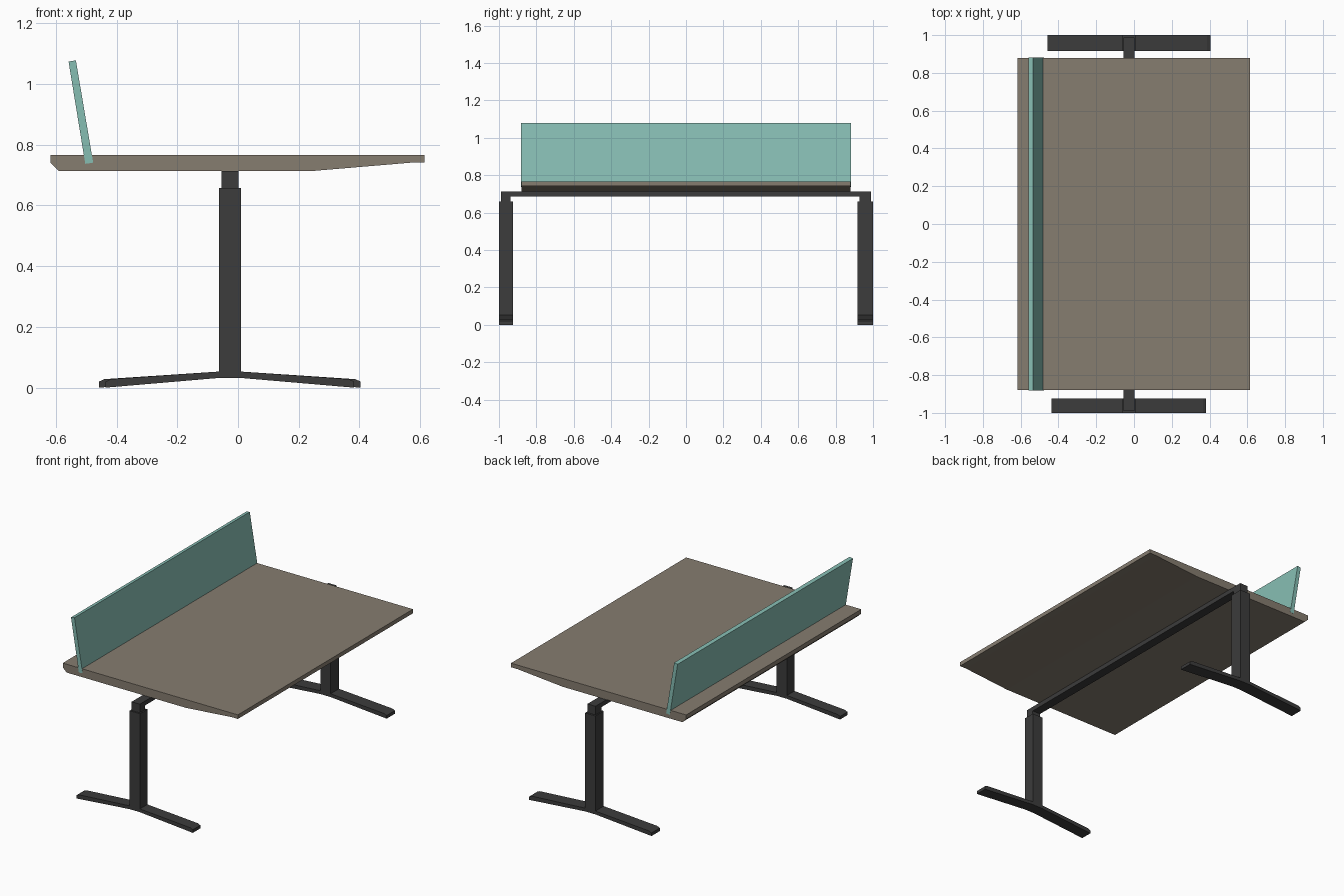
import bpy, bmesh

if "Cube" in bpy.data.objects:
    bpy.data.objects.remove(bpy.data.objects["Cube"])


def material(name, color):
    m = bpy.data.materials.new(name)
    m.diffuse_color = (*color, 1)
    m.use_nodes = True
    m.node_tree.nodes["Principled BSDF"].inputs["Base Color"].default_value = m.diffuse_color
    return m


WOOD = material("taupe_wood", (0.24, 0.205, 0.163))
METAL = material("dark_metal", (0.045, 0.045, 0.045))
TEAL = material("teal_panel", (0.24, 0.51, 0.45))


def prism(name, profile, y0, y1, mat):
    """Extrude an (x, z) outline along y."""
    bm = bmesh.new()
    face = bm.faces.new([bm.verts.new((x, y0, z)) for x, z in profile])
    ext = bmesh.ops.extrude_face_region(bm, geom=[face])
    verts = [g for g in ext["geom"] if isinstance(g, bmesh.types.BMVert)]
    bmesh.ops.translate(bm, verts=verts, vec=(0, y1 - y0, 0))
    bmesh.ops.recalc_face_normals(bm, faces=bm.faces)
    me = bpy.data.meshes.new(name)
    bm.to_mesh(me)
    bm.free()
    me.materials.append(mat)
    ob = bpy.data.objects.new(name, me)
    bpy.context.collection.objects.link(ob)
    return ob


def box(name, x0, x1, y0, y1, z0, z1, mat):
    return prism(name, [(x0, z0), (x1, z0), (x1, z1), (x0, z1)], y0, y1, mat)


# tabletop with tapered user edge and chamfered rear edge
prism("tabletop", [(-0.617, 0.767), (0.615, 0.767), (0.615, 0.741), (0.57, 0.741),
                   (0.25, 0.714), (-0.59, 0.714), (-0.617, 0.74)], -0.88, 0.88, WOOD)

# tilted privacy screen let into the tabletop
prism("privacy_screen", [(-0.503, 0.737), (-0.477, 0.741), (-0.534, 1.078),
                         (-0.558, 1.074)], -0.881, 0.881, TEAL)

# long support beam under the top
box("support_beam", -0.055, 0.002, -0.99, 0.988, 0.685, 0.713, METAL)

# legs: outer column, telescoping inner column and arched foot
CX = -0.027
half = [(0.036, 0.053), (0.413, 0.028), (0.431, 0.02), (0.431, 0.0), (0.036, 0.032)]
for side, y0, y1, reach in (("front", -1.0, -0.925, 0.95), ("back", 0.917, 1.0, 1.0)):
    box(side + "_outer_column", CX - 0.036, CX + 0.037, y0, y1, 0.034, 0.658, METAL)
    box(side + "_inner_column", -0.055, 0.002, y0 + 0.01, y1 - 0.012, 0.64, 0.7, METAL)
    pts = [(x if x < 0.1 else x * reach, z) for x, z in half]
    prism(side + "_foot", [(CX + x, z) for x, z in pts]
          + [(CX - x, z) for x, z in reversed(pts)], y0, y1, METAL)
